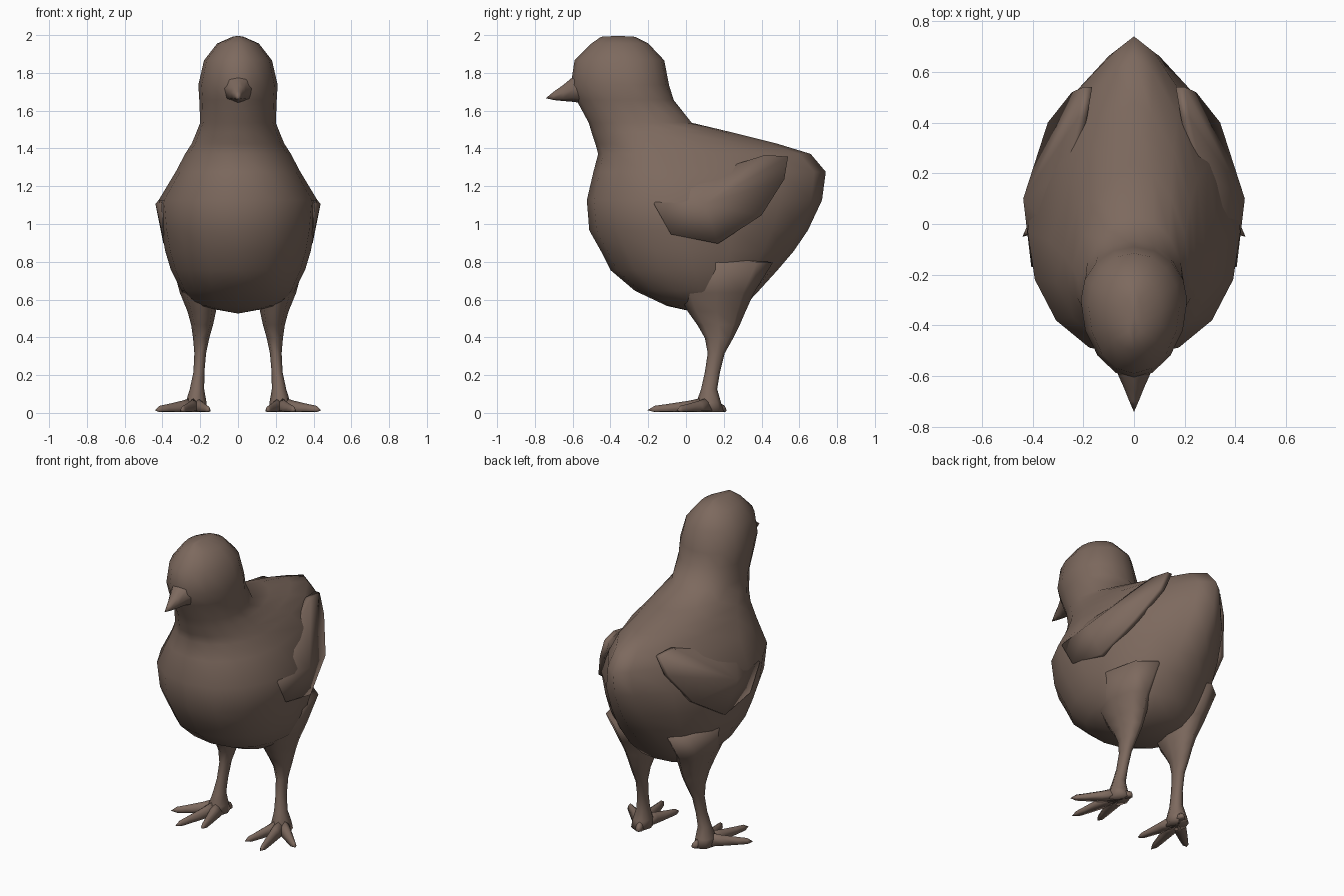
import bpy, bmesh, math
from mathutils import Vector

if "Cube" in bpy.data.objects:
    bpy.data.objects.remove(bpy.data.objects["Cube"])

brown = bpy.data.materials.new("down brown")
brown.diffuse_color = (0.205, 0.142, 0.112, 1)
brown.use_nodes = True
brown.node_tree.nodes["Principled BSDF"].inputs["Base Color"].default_value = brown.diffuse_color


def loft(name, rings, cap0, cap1):
    """Skin rings of 3D points and close both ends with a fan."""
    bm = bmesh.new()
    vr = [[bm.verts.new(p) for p in r] for r in rings]
    n = len(vr[0])
    for a, b in zip(vr, vr[1:]):
        for i in range(n):
            j = (i + 1) % n
            bm.faces.new((a[i], a[j], b[j], b[i]))
    for ring, c in ((vr[0], cap0), (vr[-1], cap1)):
        v = bm.verts.new(c)
        for i in range(n):
            bm.faces.new((ring[i], ring[(i + 1) % n], v))
    bmesh.ops.recalc_face_normals(bm, faces=bm.faces)
    me = bpy.data.meshes.new(name)
    bm.to_mesh(me)
    bm.free()
    me.materials.append(brown)
    ob = bpy.data.objects.new(name, me)
    bpy.context.collection.objects.link(ob)
    for p in me.polygons:
        p.use_smooth = True
    return ob


def section(z, yf, yb, w, yw, pf, pb, n=16, cx=0):
    """Horizontal egg section: front y, back y, half width, y of widest point."""
    pts = []
    for i in range(n):
        t = 2 * math.pi * i / n
        c, s = math.cos(t), math.sin(t)
        p = pf if c > 0 else pb
        x = w * math.copysign(abs(s) ** p if abs(s) > 1e-6 else 0, s)
        y = yw + c * (yf - yw) if c > 0 else yw - c * (yb - yw)
        pts.append((cx + x, y, z))
    return pts


def mirrored(ob):
    m = ob.modifiers.new("mirror", 'MIRROR')
    m.merge_threshold = 0.0001
    return ob


# body, neck and head in one skin
body = [
    (1.995, -.45, -.27, .03, -.36, 1, 1),
    (1.96, -.50, -.20, .11, -.34, 1, 1),
    (1.87, -.59, -.115, .18, -.32, 1, 1),
    (1.74, -.61, -.09, .21, -.30, 1.1, 1),
    (1.66, -.58, -.065, .205, -.29, 1.1, 1),
    (1.54, -.515, .03, .20, -.26, 1, 1),
    (1.49, -.50, .24, .22, -.22, 1, 1.2),
    (1.43, -.48, .48, .245, -.17, 1, 1.3),
    (1.375, -.465, .66, .28, -.12, .95, 1.4),
    (1.28, -.49, .74, .33, -.07, .9, 1.5),
    (1.13, -.525, .72, .42, -.03, .9, 1.5),
    (.97, -.512, .645, .405, -.01, .9, 1.35),
    (.86, -.45, .57, .385, .02, .9, 1.2),
    (.76, -.40, .485, .355, .04, .9, 1.0),
    (.65, -.27, .385, .30, .08, .8, .8),
    (.57, -.10, .31, .22, .12, .8, .8),
]
loft("body", [section(*s) for s in body], (0, -.36, 2.0), (0, .08, .53))

# beak, lofted forward to a point
beak = []
for y, top, bot, w in ((-.50, 1.84, 1.63, .13), (-.59, 1.79, 1.65, .065),
                       (-.65, 1.74, 1.655, .038), (-.70, 1.705, 1.66, .018)):
    mid, h = (top + bot) / 2, (top - bot) / 2
    beak.append([(w * math.sin(i * math.pi / 4), y, mid + h * math.cos(i * math.pi / 4))
                 for i in range(8)])
loft("beak", beak, (0, -.50, 1.73), (0, -.742, 1.67))

# folded wings with free rear edge
edge = [(.27, .20, 1.30), (.22, .42, 1.37), (.20, .54, 1.36), (.245, .52, 1.24),
        (.34, .40, 1.05), (.395, .17, .90), (.40, -.08, .95), (.405, -.17, 1.11),
        (.30, -.06, 1.28)]
inner = [(x - .035, y, z) for x, y, z in edge]
mirrored(loft("wing", [edge, inner], (.437, .10, 1.11), (.36, .12, 1.11)))

# legs, thigh down to heel: z, front y, back y, half width, centre x
legs = [(.80, -.12, .46, .15, .20), (.64, -.04, .36, .105, .203), (.54, .01, .315, .075, .192),
        (.47, .06, .285, .058, .19), (.40, .10, .25, .043, .195), (.32, .115, .205, .031, .2),
        (.22, .10, .18, .029, .207), (.13, .08, .165, .038, .217), (.06, .055, .185, .055, .222),
        (.01, .05, .20, .06, .222)]
mirrored(loft("leg", [section(z, f, b, w, (f + b) / 2, 1, 1, 8, cx)
                      for z, f, b, w, cx in legs], (.2, .15, .85), (.222, .12, .008)))

# toes fanned out from the heel
start = Vector((.222, .13, 0))
for name, tip in (("inner_toe", (.152, -.15)), ("middle_toe", (.30, -.205)),
                  ("outer_toe", (.44, -.05)), ("back_toe", (.19, .215))):
    end = Vector((tip[0], tip[1], 0))
    d = end - start
    side = Vector((-d.y, d.x, 0)).normalized()
    rings = []
    for t, w, h in ((0, .045, .085), (.35, .036, .06), (.7, .024, .042), (.88, .017, .034)):
        c = start + d * t
        rings.append([c + side * (w * a) + Vector((0, 0, .008 + h * b))
                      for a, b in ((-1, .1), (-.6, .75), (0, 1), (.6, .75), (1, .1), (0, 0))])
    mirrored(loft(name, rings, start + Vector((0, 0, .03)), end + Vector((0, 0, .018))))

# rest exactly on the ground
for ob in bpy.context.collection.objects:
    ob.location.z -= .004
